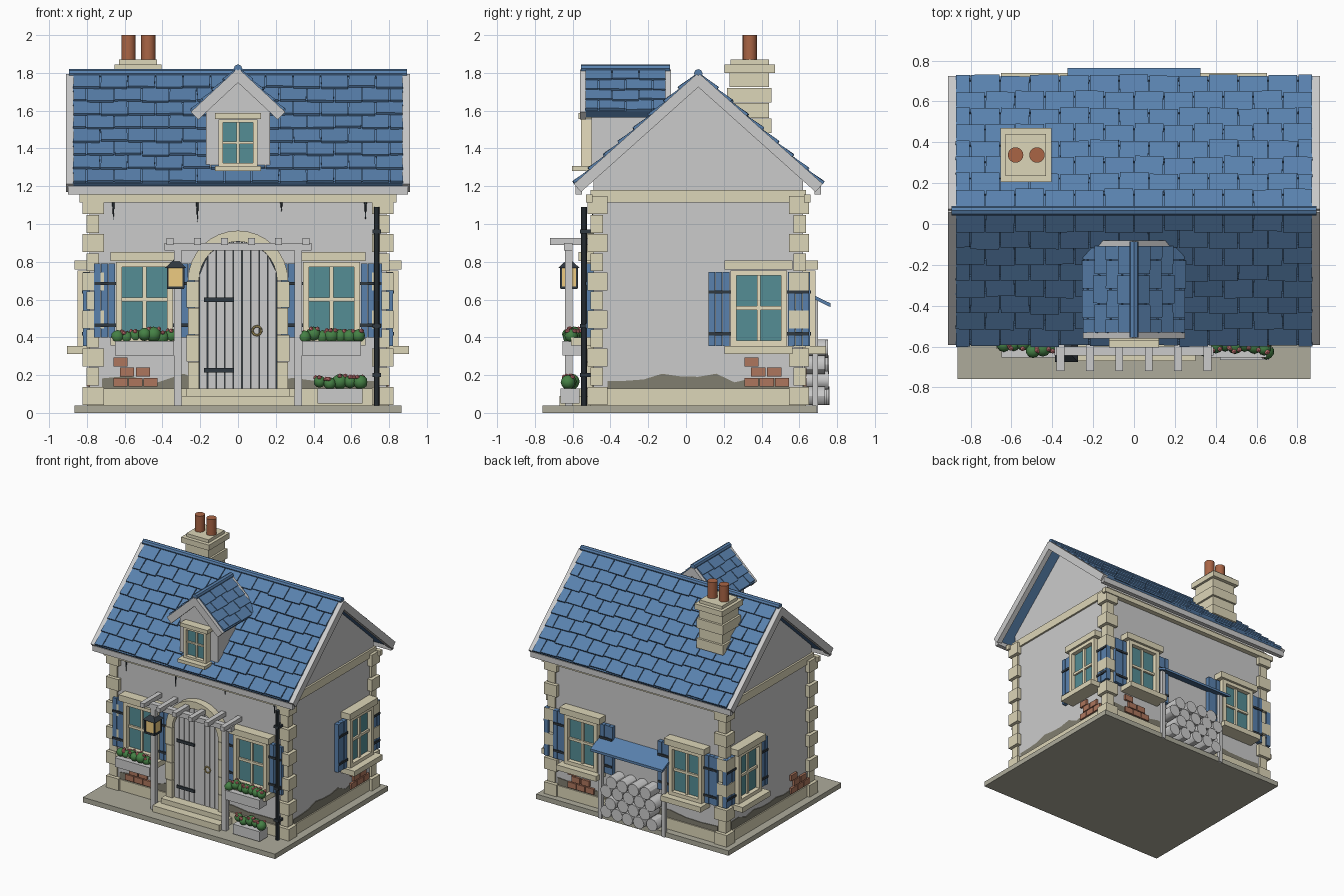
import bpy, bmesh, random
from math import sin, cos, pi, sqrt, radians
from mathutils import Matrix, Vector

if "Cube" in bpy.data.objects:
    bpy.data.objects.remove(bpy.data.objects["Cube"])

random.seed(4)
COLORS = dict(blue=(.10, .22, .42), stone=(.72, .67, .48), base=(.42, .41, .33), glass=(.09, .27, .30),
              dark=(.03, .04, .05), wear=(.22, .21, .16), brick=(.42, .18, .11), pot=(.40, .13, .06),
              green=(.06, .22, .06), pink=(.75, .22, .22), lamp=(.85, .60, .22), brass=(.55, .42, .15),
              frame=(.80, .73, .52))
PARTS = {}
T = lambda x, y, z: Matrix.Translation((x, y, z))
RZ = lambda a: Matrix.Rotation(radians(a), 4, 'Z')
I = Matrix.Identity(4)


def part(name, color=None, smooth=False):
    if name not in PARTS:
        PARTS[name] = (bmesh.new(), color, smooth)
    return PARTS[name][0]


def box(bm, x0, x1, y0, y1, z0, z1, M=I, tilt=I):
    m = M @ T((x0 + x1) / 2, (y0 + y1) / 2, (z0 + z1) / 2) @ tilt
    bmesh.ops.create_cube(bm, size=1, matrix=m @ Matrix.Diagonal((x1 - x0, y1 - y0, z1 - z0, 1)))


def cyl(bm, p0, p1, r, n=12, r2=None):
    p0, p1 = Vector(p0), Vector(p1)
    d = p1 - p0
    m = T(*((p0 + p1) / 2)) @ d.to_track_quat('Z', 'Y').to_matrix().to_4x4()
    bmesh.ops.create_cone(bm, cap_ends=True, segments=n, radius1=r, radius2=r if r2 is None else r2,
                          depth=d.length, matrix=m)


def prism(bm, pts, y0, y1, M=I):
    a = [bm.verts.new(M @ Vector((x, y0, z))) for x, z in pts]
    b = [bm.verts.new(M @ Vector((x, y1, z))) for x, z in pts]
    bm.faces.new(a)
    bm.faces.new(b[::-1])
    for i in range(len(pts)):
        j = (i + 1) % len(pts)
        bm.faces.new((a[j], a[i], b[i], b[j]))


def wall(side, t, z):
    # local frame on a wall: x along it, -y outward
    return {'front': T(t, -.49, z), 'right': T(.785, t, z) @ RZ(90),
            'back': T(t, .62, z) @ RZ(180), 'left': T(-.785, t, z) @ RZ(-90)}[side]


# ground slab, house body with gables, plinth, cornice
box(part('base_slab', 'base'), -.865, .865, -.76, .69, 0, .04)
prism(part('house_walls'), [(-.49, .04), (.62, .04), (.62, 1.24), (.065, 1.74), (-.49, 1.24)],
      0, 1.57, T(.785, 0, 0) @ RZ(90))
box(part('plinth', 'stone'), -.80, .80, -.505, .635, .04, .13)
box(part('cornice', 'stone'), -.80, .80, -.505, .635, 1.115, 1.18)
for sy in (-.53, .625):
    box(part('cornice'), -.84, .84, sy, sy + .035, 1.115, 1.155)

# corner quoins, alternating big and small
q = part('quoins', 'stone')
for sx in (-1, 1):
    for yc, sy in ((-.49, -1), (.62, 1)):
        for k in range(11):
            o, i = (.038, .075) if k % 2 == 0 else (.018, .05)
            xs = sorted((sx * (.785 + o), sx * (.785 - i)))
            ys = sorted((yc + sy * (o * .85), yc - sy * i))
            z = .04 + k * .101
            box(q, *xs, *ys, z + .003, z + .098)

# roofs: deck, tiles, barge boards, eave strips, ridge


def roof(name, ridge, along, side, ang, S, L, rows, cols, edge):
    u, h = Vector(along), Vector(side)
    for s in (1, -1):
        v = h * s * cos(ang) - Vector((0, 0, sin(ang)))
        n = u.cross(v)
        n = n if n.z > 0 else -n
        M = Matrix((u, v, n)).transposed().to_4x4()
        M.translation = ridge
        box(part(name + '_deck', 'blue'), -L / 2, L / 2, 0, S, -.035, 0, M)
        box(part(name + '_eave_strip', 'blue'), -L / 2, L / 2, S - .01, S + .012, -.03, .012, M)
        for e in (-1, 1):
            a = sorted((e * (L / 2 - .005), e * (L / 2 + edge)))
            box(part(name + '_barge_boards'), *a, 0, S + .015, -.045, .012, M)
        tb, p, w = part(name + '_tiles', 'blue'), S / rows, L / cols
        for r in range(rows):
            for c in range(cols + r % 2):
                x0 = max(-L / 2, -L / 2 + (c - .5 * (r % 2)) * w) + .003
                x1 = min(L / 2, -L / 2 + (c + 1 - .5 * (r % 2)) * w) - .003
                j = random.uniform(-.006, .008)
                box(tb, x0, x1, r * p - .008, (r + 1) * p + .008 + j, .006, .020, M,
                    Matrix.Rotation(.11 + random.uniform(-.02, .03), 4, 'X')
                    @ RZ(random.uniform(-1.2, 1.2)))
    d = u * (L / 2 + .02)
    cyl(part(name + '_ridge', 'blue'), Vector(ridge) - d + Vector((0, 0, .012)),
        Vector(ridge) + d + Vector((0, 0, .012)), .023, 8)


roof('roof', (0, .065, 1.785), (1, 0, 0), (0, 1, 0), radians(41.8), .858, 1.75, 8, 12, .036)
for y in (-.585, .68):
    box(part('fascia'), -.90, .90, y, y + .035, 1.155, 1.20)
roof('dormer_roof', (0, -.32, 1.81), (0, 1, 0), (1, 0, 0), radians(43), .315, .43, 4, 3, .025)
prism(part('dormer_walls'), [(-.17, 1.25), (.17, 1.25), (.17, 1.61), (0, 1.765), (-.17, 1.61)], -.50, -.11)

# windows with lintel, sill, muntins and optional shutters


def window(M, shutters=True):
    f = part('window_frames', 'frame')
    box(part('window_glass', 'glass'), -.13, .13, -.03, .01, -.18, .18, M)
    for s in (-1, 1):
        box(f, *sorted((s * .118, s * .15)), -.065, .01, -.20, .20, M)
        box(f, -.15, .15, -.065, .01, *sorted((s * .172, s * .20)), M)
    box(f, -.01, .01, -.045, 0, -.18, .18, M)
    box(f, -.12, .12, -.045, 0, -.01, .01, M)
    box(part('window_lintels', 'stone'), -.18, .18, -.08, .01, .203, .253, M)
    box(part('window_sills', 'stone'), -.18, .18, -.12, .01, -.243, -.20, M)
    if shutters:
        for s in (-1, 1):
            for k in range(3):
                a = s * (.156 + k * .038)
                box(part('shutters', 'blue'), *sorted((a, a + s * .035)), -.036 + .004 * (k % 2), 0,
                    -.20, .19, M)
            for z in (.085, -.135):
                box(part('shutter_hinges', 'dark'), *sorted((s * .145, s * .265)), -.042, 0,
                    z - .009, z + .009, M)


for x in (-.495, .495):
    window(wall('front', x, .60))
    window(wall('back', x * .95, .555))
window(wall('right', .385, .555))
window(wall('left', .385, .555))
window(T(0, -.50, 1.43) @ Matrix.Diagonal((.68, .87, .62, 1)), False)

# worn plaster and exposed bricks on every wall
for side, c, h in (('front', 0, .72), ('back', 0, .72), ('right', .065, .48), ('left', .065, .48)):
    n = 10
    top = [(h - 2 * h * i / n, random.uniform(.15, .21)) for i in range(n + 1)]
    prism(part('worn_plaster', 'wear'), [(-h, .12), (h, .12)] + top, -.006, .01, wall(side, c, 0))
for side, t in (('front', -.54), ('right', .43), ('back', .50), ('left', -.33)):
    for x, z in ((-.12, .14), (-.04, .14), (.04, .14), (-.085, .193), (0, .193), (-.12, .246)):
        box(part('exposed_bricks', 'brick'), x, x + .075, -.018, .01, z, z + .046, wall(side, t, 0))

# arched door: planks, stone surround, hinges, ring, steps
F = wall('front', 0, 0)
for k in range(9):
    x0 = -.205 + k * .0456
    x1 = x0 + .042
    zt = [.70 + sqrt(max(0, .207 ** 2 - x * x)) for x in (x0, x1)]
    prism(part('door_planks'), [(x0, .13), (x1, .13), (x1, zt[1]), (x0, zt[0])], -.035, 0, F)
arc = lambda r: [(r * cos(pi * i / 16), .70 + r * sin(pi * i / 16)) for i in range(17)]
prism(part('door_back', 'dark'), [(-.21, .13), (.21, .13)] + arc(.21), -.02, 0, F)
a, b = arc(.207), arc(.265)
prism(part('door_arch', 'stone'), b + a[::-1], -.06, 0, F)
for s in (-1, 1):
    for k in range(4):
        z = .13 + k * .1425
        box(part('door_jambs', 'stone'), *sorted((s * .207, s * (.265 + .008 * (k % 2)))), -.06, 0,
            z, z + .139, F)
for z in (.60, .225):
    box(part('door_hinges', 'dark'), -.18, -.02, -.045, -.03, z - .012, z + .012, F)
bmesh_ring = part('door_ring', 'brass', True)
for i in range(12):
    p = [(.10 + .024 * cos(t), -.535, .435 + .024 * sin(t)) for t in (i * pi / 6, (i + 1) * pi / 6)]
    cyl(bmesh_ring, *p, .006, 6)
box(part('door_steps', 'stone'), -.30, .30, -.67, -.50, .04, .09)
box(part('door_steps'), -.275, .275, -.60, -.50, .09, .13)

# pergola over the door
for s in (-1, 1):
    box(part('pergola_posts'), s * .32 - .02, s * .32 + .02, -.64, -.60, .04, .87)
box(part('pergola_beam'), -.39, .39, -.645, -.60, .86, .90)
for x in (-.36, -.215, -.072, .072, .215, .36):
    box(part('pergola_rafters'), x - .019, x + .019, -.72, -.49, .89, .925)

# lantern
box(part('lantern_body', 'lamp'), -.37, -.29, -.66, -.58, .67, .77)
for x in (-.372, -.288):
    for y in (-.662, -.578):
        box(part('lantern_cage', 'dark'), x - .005, x + .005, y - .005, y + .005, .66, .775)
box(part('lantern_cage'), -.375, -.285, -.665, -.575, .655, .67)
bmesh.ops.create_cone(part('lantern_cap', 'dark'), cap_ends=True, segments=4, radius1=.08, radius2=.012,
                      depth=.045, matrix=T(-.33, -.62, .79) @ RZ(45))

# planters with flowers


def planter(xc, hw, y, z0, z1):
    box(part('planters'), xc - hw, xc + hw, y - .05, y + .05, z0, z1)
    n = int(hw / .021)
    for i in range(n):
        x = xc + (i - (n - 1) / 2) * 2 * (hw - .012) / (n - 1)
        r = random.uniform(.032, .042)
        yy = y + random.uniform(-.02, .02)
        zz = z1 + random.uniform(.02, .04)
        bmesh.ops.create_icosphere(part('flower_leaves', 'green', True), subdivisions=2, radius=r,
                                   matrix=T(x, yy, zz))
        for k in range(3):
            t = random.uniform(0, 2 * pi)
            bmesh.ops.create_icosphere(part('flower_blooms', 'pink', True), subdivisions=1, radius=.013,
                                       matrix=T(x + .7 * r * cos(t), yy + .7 * r * sin(t), zz + .7 * r))


planter(-.495, .155, -.605, .305, .38)
planter(.495, .155, -.605, .305, .38)
planter(.54, .12, -.615, .05, .13)

# drainpipe with brackets, and hanging spikes under the eaves
cyl(part('drainpipe', 'dark', True), (.735, -.54, .04), (.735, -.54, 1.09), .015, 10)
for z in (.20, .46, .96):
    box(part('pipe_brackets', 'dark'), .712, .758, -.56, -.49, z - .01, z + .01)
for x, l in ((-.66, .10), (-.215, .11), (.23, .055), (.675, .10)):
    cyl(part('eave_spikes', 'dark'), (x, -.495, 1.12), (x, -.495, 1.12 - l), .008, 5, .001)

# chimney with stone courses, cap and pots
ch = part('chimney', 'stone')
for k in range(5):
    w = .118 if k % 2 else .105
    box(ch, -.53 - w, -.53 + w, .335 - w, .335 + w, 1.40 + k * .081, 1.478 + k * .081)
box(ch, -.655, -.405, .205, .47, 1.80, 1.845)
box(ch, -.63, -.43, .235, .44, 1.845, 1.87)
for x in (-.58, -.475):
    cyl(part('chimney_pots', 'pot', True), (x, .338, 1.86), (x, .338, 2.0), .038, 16)

# log store on the back wall
prism(part('log_store_roof', 'blue'), [(.62, .65), (.765, .58), (.765, .56), (.62, .63)], 0, .65,
      T(.325, 0, 0) @ RZ(90))
for s in (-1, 1):
    box(part('log_store_posts'), s * .285 - .015, s * .285 + .015, .67, .70, .0, .60)
for r in range(4):
    n = 5 - r % 2
    for i in range(n):
        x = (i - (n - 1) / 2) * .103
        cyl(part('logs', None, True), (x, .625, .09 + r * .083),
            (x, random.uniform(.735, .76), .09 + r * .083), .049, 12)

# turn every part into an object
mats = {}
for name, (bm, color, smooth) in PARTS.items():
    bmesh.ops.recalc_face_normals(bm, faces=bm.faces[:])
    me = bpy.data.meshes.new(name)
    bm.to_mesh(me)
    bm.free()
    ob = bpy.data.objects.new(name, me)
    bpy.context.collection.objects.link(ob)
    if color:
        if color not in mats:
            mats[color] = bpy.data.materials.new(color)
            mats[color].diffuse_color = (*COLORS[color], 1)
        me.materials.append(mats[color])
    if smooth:
        bpy.ops.object.select_all(action='DESELECT')
        ob.select_set(True)
        bpy.context.view_layer.objects.active = ob
        bpy.ops.object.shade_smooth_by_angle()

for m in bpy.data.materials:
    if m.users and not m.is_grease_pencil:
        m.use_nodes = True
        m.node_tree.nodes["Principled BSDF"].inputs["Base Color"].default_value = m.diffuse_color
